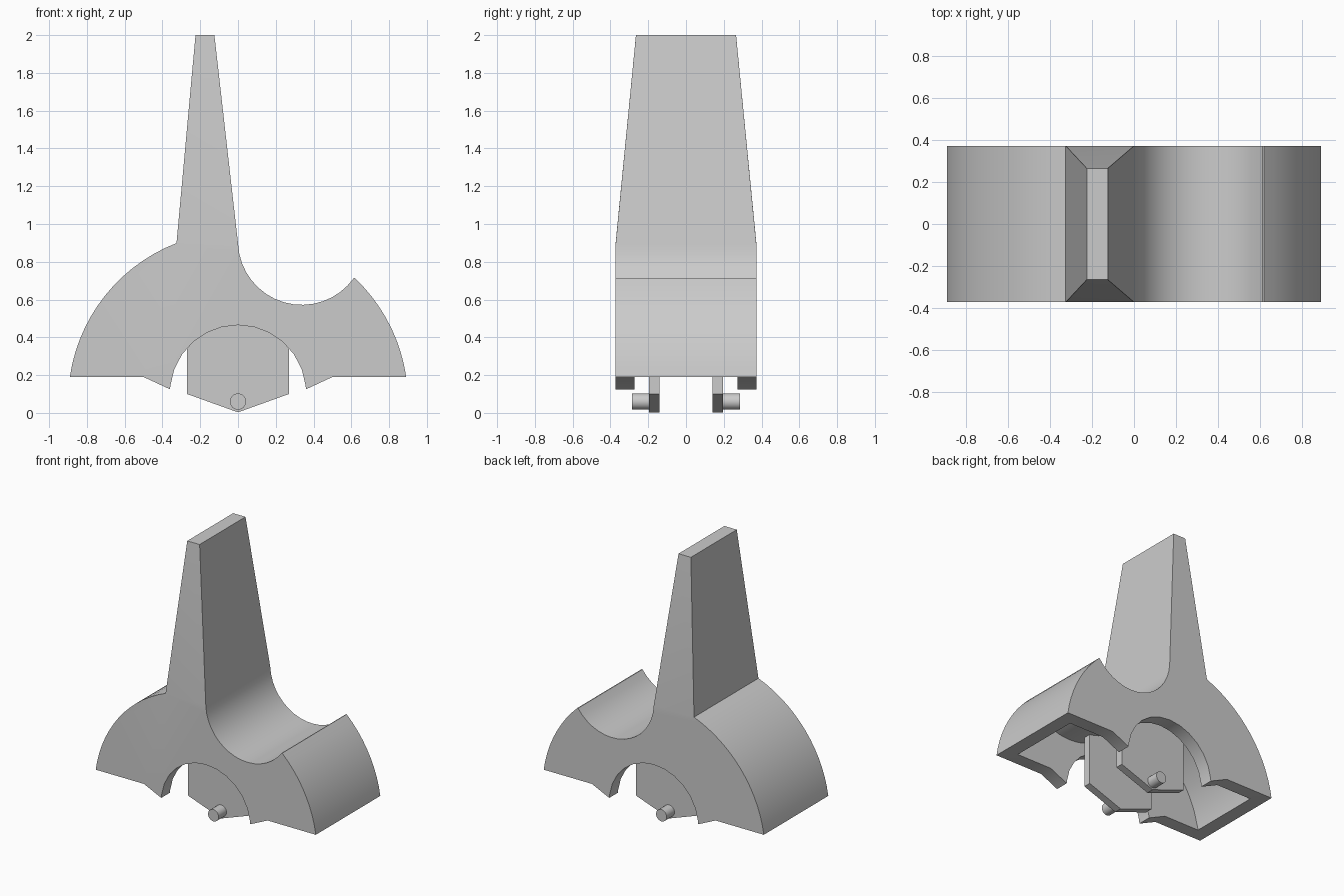
import bpy
import bmesh
from math import sin, cos, radians, sqrt

cube = bpy.data.objects.get("Cube")
if cube:
    bpy.data.objects.remove(cube)

grey = bpy.data.materials.new("light_grey")
grey.use_nodes = True
grey.diffuse_color = (0.6, 0.6, 0.6, 1)
grey.node_tree.nodes["Principled BSDF"].inputs["Base Color"].default_value = grey.diffuse_color

HALF_DEPTH = 0.3725
WALL = 0.1
HUB = (0, 0.06)
OUTER_R = 0.9
SADDLE = (0.338, 0.91)
SADDLE_R = 0.338
BASE_Z = 0.19


def arc(centre, r, start, end, steps):
    angles = [radians(start + (end - start) * i / steps) for i in range(steps + 1)]
    return [(centre[0] + r * cos(a), centre[1] + r * sin(a)) for a in angles]


def ceiling(inset, left, right, steps):
    """Roof line that follows the outer shape at a fixed inset."""
    points = []
    for i in range(steps + 1):
        x = left + (right - left) * i / steps
        z = HUB[1] + sqrt(max((OUTER_R - inset) ** 2 - x * x, 0))
        reach = (SADDLE_R + inset) ** 2 - (x - SADDLE[0]) ** 2
        if reach > 0:
            z = min(z, SADDLE[1] - sqrt(reach))
        points.append((x, z))
    return points


def prism(name, outline, y0, y1):
    """Extrude an x-z outline along y."""
    bm = bmesh.new()
    face = bm.faces.new([bm.verts.new((x, y0, z)) for x, z in outline])
    out = bmesh.ops.extrude_face_region(bm, geom=[face])
    verts = [v for v in out["geom"] if isinstance(v, bmesh.types.BMVert)]
    bmesh.ops.translate(bm, verts=verts, vec=(0, y1 - y0, 0))
    bmesh.ops.recalc_face_normals(bm, faces=bm.faces)
    mesh = bpy.data.meshes.new(name)
    bm.to_mesh(mesh)
    bm.free()
    mesh.materials.append(grey)
    obj = bpy.data.objects.new(name, mesh)
    bpy.context.collection.objects.link(obj)
    return obj


def select(obj):
    bpy.ops.object.select_all(action="DESELECT")
    obj.select_set(True)
    bpy.context.view_layer.objects.active = obj


# Body: half disc with a saddle notch, an arch and two small feet
right_foot = [(0.5, BASE_Z), (0.36, 0.125)]
left_foot = [(-x, z) for x, z in reversed(right_foot)]
outline = arc(SADDLE, SADDLE_R, 182.6, 324.4, 16)
outline += arc(HUB, OUTER_R, 46.6, 8.3, 9)
outline += right_foot + arc((0, 0.105), 0.36, 7, 173, 12) + left_foot
outline += arc(HUB, OUTER_R, 171.7, 111.2, 14)
body = prism("body_with_tower", outline, -HALF_DEPTH, HALF_DEPTH)

# Tower: the flat top strip pulled up and tapered
bm = bmesh.new()
bm.from_mesh(body.data)
strip = [f for f in bm.faces if f.normal.z > 0.9
         and -0.2 < f.calc_center_median().x < -0.1
         and f.calc_center_median().z > 0.88]
top = bmesh.ops.extrude_discrete_faces(bm, faces=strip)["faces"][0]
for v in top.verts:
    v.co = (-0.225 if v.co.x < -0.16 else -0.125, 0.265 if v.co.y > 0 else -0.265, 2)
bm.to_mesh(body.data)
bm.free()

# Hollow underside
inner = OUTER_R - WALL - 0.012
cavity = prism("cavity_cutter", [(inner, -0.1), (-inner, -0.1)] + ceiling(WALL, -inner, inner, 48),
               WALL - HALF_DEPTH, HALF_DEPTH - WALL)
cavity.hide_render = True
cut = body.modifiers.new("hollow", "BOOLEAN")
cut.operation = "DIFFERENCE"
cut.solver = "EXACT"
cut.object = cavity
select(body)
bpy.ops.object.modifier_apply(modifier=cut.name)
bpy.data.objects.remove(cavity)
bpy.ops.object.shade_smooth_by_angle(angle=radians(30))

# Hanging plates with a pivot pin on the outer side of each
for side, label in ((-1, "front"), (1, "back")):
    plate = [(0.27, 0.1), (0, 0.003), (-0.27, 0.1)] + ceiling(WALL / 2, -0.27, 0.27, 16)
    prism(label + "_pivot_plate", plate, side * 0.14, side * 0.195)
    bpy.ops.mesh.primitive_cylinder_add(vertices=24, radius=0.043, depth=0.1,
                                        location=(0, side * 0.235, HUB[1]),
                                        rotation=(radians(90), 0, 0))
    pin = bpy.context.object
    pin.name = label + "_pivot_pin"
    pin.data.materials.append(grey)
    bpy.ops.object.shade_smooth_by_angle(angle=radians(30))
